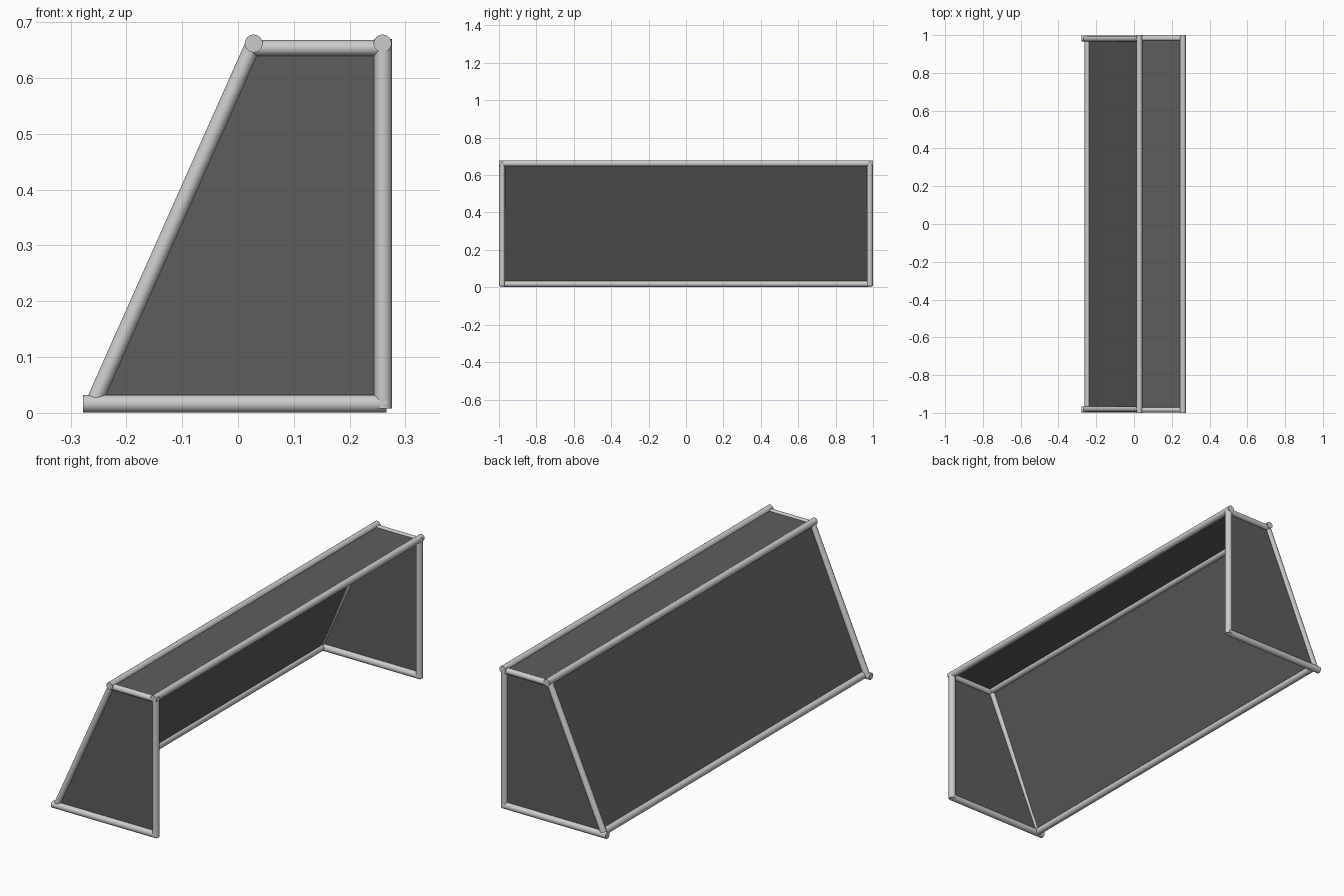
import bpy
from mathutils import Vector

if "Cube" in bpy.data.objects:
    bpy.data.objects.remove(bpy.data.objects["Cube"])

net_mat = bpy.data.materials.new("dark_net")
net_mat.diffuse_color = (0.11, 0.11, 0.11, 1)
net_mat.use_nodes = True
net_mat.node_tree.nodes["Principled BSDF"].inputs["Base Color"].default_value = net_mat.diffuse_color


def tube(name, a, b, r=0.016):
    """Capped round tube between two points."""
    a, b = Vector(a), Vector(b)
    d = b - a
    bpy.ops.mesh.primitive_cylinder_add(vertices=24, radius=r, depth=d.length,
                                        location=(a + b) / 2)
    ob = bpy.context.object
    ob.name = name
    ob.rotation_euler = d.to_track_quat('Z', 'Y').to_euler()
    bpy.ops.object.shade_smooth_by_angle()


def panel(name, pts):
    """Flat net sheet."""
    me = bpy.data.meshes.new(name)
    me.from_pydata(pts, [], [list(range(len(pts)))])
    me.materials.append(net_mat)
    ob = bpy.data.objects.new(name, me)
    bpy.context.collection.objects.link(ob)


# Frame corners in the side profile (x, z)
front_low, back_low = (0.26, 0.017), (-0.245, 0.018)
back_top, front_top = (0.028, 0.662), (0.259, 0.662)
Y = 0.983

# Long bars across the width
for name, (x, z), y in (("crossbar", front_top, 1.0),
                        ("rear_top_bar", back_top, 1.0),
                        ("rear_ground_bar", back_low, 0.985)):
    tube(name, (x, -y, z), (x, y, z))

# Side frames and side nets
for side, s in (("left", -1), ("right", 1)):
    y = s * Y
    tube(side + "_post", (0.26, y, 0.008), (0.26, y, 0.67))
    tube(side + "_base_bar", (-0.278, y, 0.0165), (0.266, y, 0.0165))
    tube(side + "_top_bar", (0.028, y, 0.654), (0.259, y, 0.654), 0.014)
    tube(side + "_rear_slope_bar", (-0.257, s * 0.98, 0.022),
         (0.025, s * 0.98, 0.655), 0.0145)
    panel(side + "_side_net", [(x, y, z) for x, z in
                               (front_low, back_low, back_top, front_top)][::s])

# Rear and roof nets
for name, (x0, z0), (x1, z1) in (("rear_net", back_low, back_top),
                                 ("roof_net", back_top, front_top)):
    panel(name, [(x0, Y, z0), (x0, -Y, z0), (x1, -Y, z1), (x1, Y, z1)])
